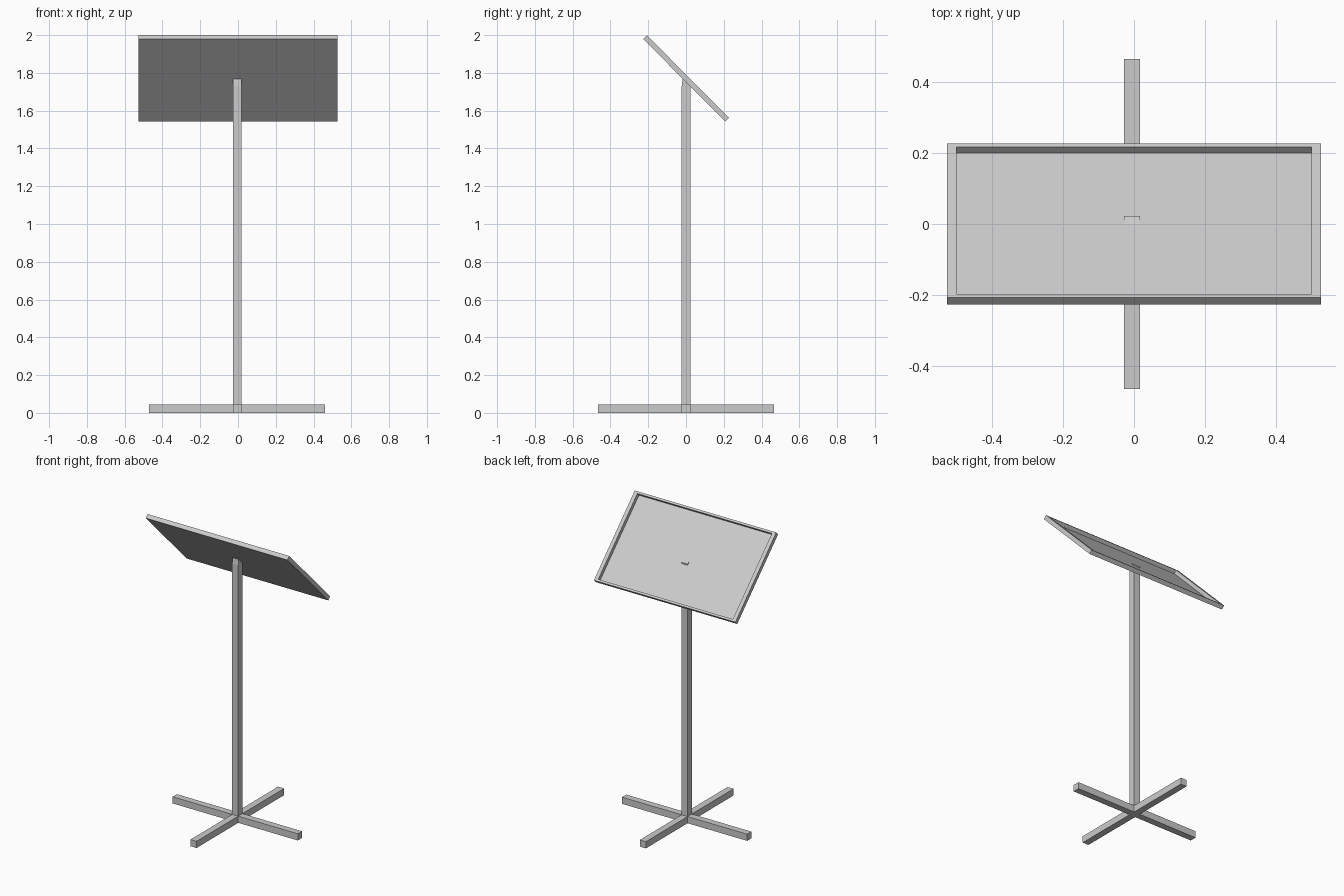
import bpy, bmesh
from math import radians
from mathutils import Matrix, Vector

if "Cube" in bpy.data.objects:
    bpy.data.objects.remove(bpy.data.objects["Cube"])


def make_object(name, bm):
    bmesh.ops.recalc_face_normals(bm, faces=bm.faces)
    mesh = bpy.data.meshes.new(name)
    bm.to_mesh(mesh)
    bm.free()
    obj = bpy.data.objects.new(name, mesh)
    bpy.context.collection.objects.link(obj)
    return obj


def box(name, center, size, matrix=Matrix()):
    bm = bmesh.new()
    place = Matrix.Translation(center) @ Matrix.Diagonal((*size, 1))
    bmesh.ops.create_cube(bm, size=1, matrix=matrix @ place)
    return make_object(name, bm)


CX = -0.005      # post and feet axis in x
BAR = 0.045      # square tube width

# Crossed feet
box("foot_side_to_side", (CX, 0, BAR / 2), (0.93, BAR, BAR))
box("foot_front_to_back", (CX, 0, BAR / 2), (BAR, 0.93, BAR))

# Post with a slanted top meeting the sign
profile = [(-0.0225, 0), (0.0225, 0), (0.0225, 1.741), (-0.018, 1.768), (-0.0225, 1.73)]
bm = bmesh.new()
face = bm.faces.new([bm.verts.new((CX - BAR / 2, y, z)) for y, z in profile])
ext = bmesh.ops.extrude_face_region(bm, geom=[face])
bmesh.ops.translate(bm, vec=Vector((BAR, 0, 0)),
                    verts=[v for v in ext["geom"] if isinstance(v, bmesh.types.BMVert)])
make_object("post", bm)

# Tilted sign: rim bars around a thin recessed board
tilt = Matrix.Translation((0, 0, 1.771)) @ Matrix.Rotation(radians(-45.2), 4, 'X')
W, L, T = 0.526, 0.308, 0.028      # half width, half length, thickness
RIM_X, RIM_Y = 0.026, 0.014
for side, label in ((-1, "upper"), (1, "lower")):
    box(label + "_rim", (0, side * (L - RIM_Y / 2), 0), (2 * W, RIM_Y, T), tilt)
for side, label in ((-1, "left"), (1, "right")):
    box(label + "_rim", (side * (W - RIM_X / 2), 0, 0), (RIM_X, 2 * (L - RIM_Y), T), tilt)
box("sign_board", (0, 0, -T / 2 + 0.0015), (2 * (W - RIM_X), 2 * (L - RIM_Y), 0.003), tilt)
